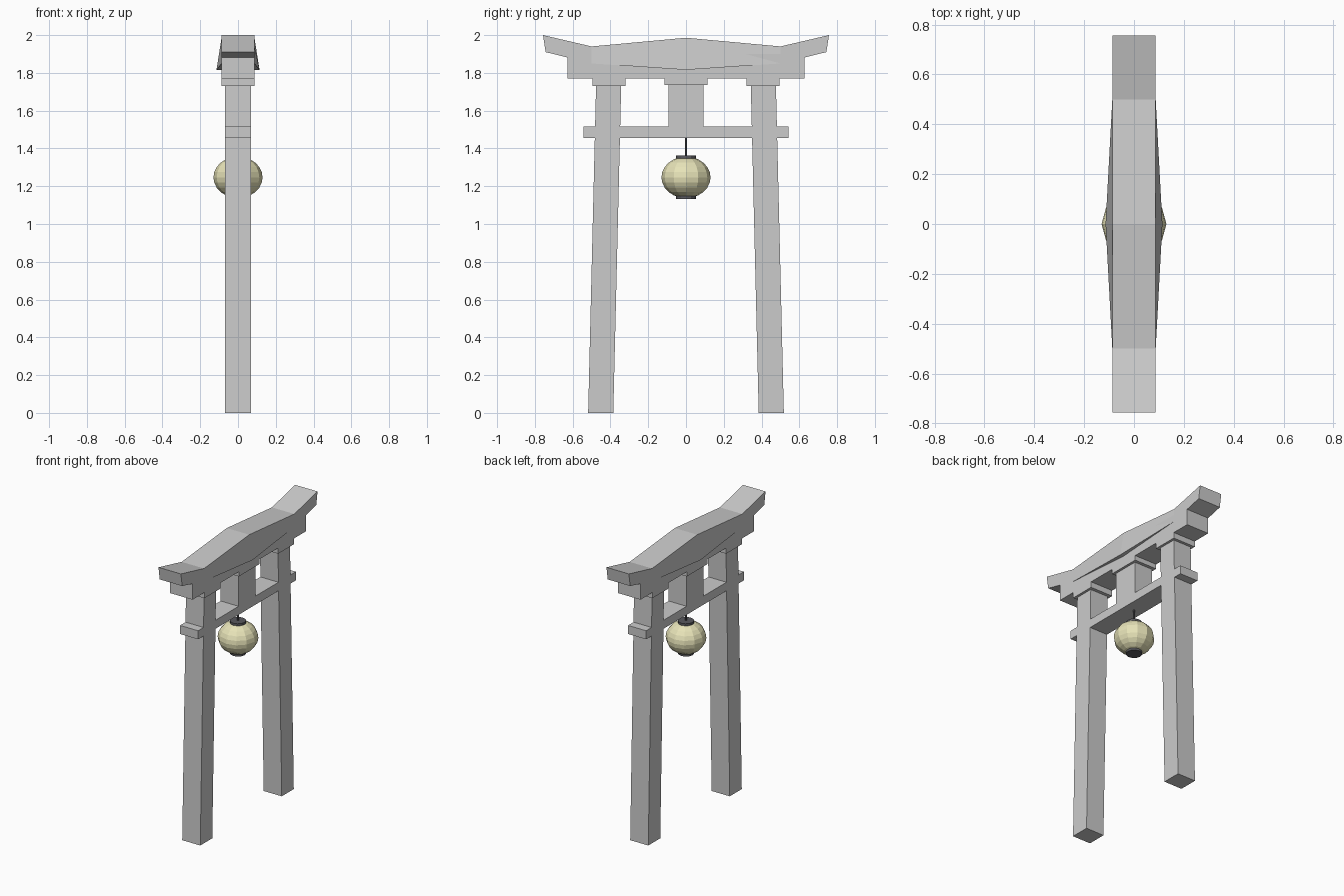
import bpy, bmesh
from mathutils import Matrix

if "Cube" in bpy.data.objects:
    bpy.data.objects.remove(bpy.data.objects["Cube"])


def finish(name, bm, mat=None):
    bmesh.ops.recalc_face_normals(bm, faces=bm.faces[:])
    me = bpy.data.meshes.new(name)
    bm.to_mesh(me)
    bm.free()
    ob = bpy.data.objects.new(name, me)
    bpy.context.collection.objects.link(ob)
    if mat:
        me.materials.append(mat)
    return ob


def loft(name, sections):
    """Skin a row of equal-length vertex loops and cap both ends."""
    bm = bmesh.new()
    loops = [[bm.verts.new(p) for p in s] for s in sections]
    n = len(loops[0])
    for a, b in zip(loops, loops[1:]):
        for i in range(n):
            j = (i + 1) % n
            bm.faces.new((a[i], a[j], b[j], b[i]))
    bm.faces.new(loops[0])
    bm.faces.new(loops[-1])
    return finish(name, bm)


def rect(hx, y0, y1, z):
    return [(-hx, y0, z), (hx, y0, z), (hx, y1, z), (-hx, y1, z)]


def box(name, hx, y0, y1, z0, z1):
    return loft(name, [rect(hx, y0, y1, z0), rect(hx, y0, y1, z1)])


def cylinder(name, r, z0, z1, sides, mat):
    bm = bmesh.new()
    bmesh.ops.create_cone(bm, cap_ends=True, segments=sides, radius1=r, radius2=r,
                          depth=z1 - z0, matrix=Matrix.Translation((0, 0, (z0 + z1) / 2)))
    return finish(name, bm, mat)


def material(name, color):
    m = bpy.data.materials.new(name)
    m.diffuse_color = color
    m.use_nodes = True
    m.node_tree.nodes["Principled BSDF"].inputs["Base Color"].default_value = m.diffuse_color
    return m


paper = material("paper", (0.80, 0.77, 0.48, 1))
dark = material("dark_metal", (0.10, 0.10, 0.11, 1))

# Leaning pillars and their caps
for side, s in (("left", -1), ("right", 1)):
    loft(side + "_pillar", [rect(0.07, *sorted((s * 0.385, s * 0.518)), 0),
                            rect(0.07, *sorted((s * 0.343, s * 0.476)), 1.735)])
    box(side + "_pillar_cap", 0.087, *sorted((s * 0.32, s * 0.496)), 1.73, 1.77)

# Tie beam, centre strut and strut cap
box("tie_beam", 0.07, -0.542, 0.542, 1.455, 1.515)
box("centre_strut", 0.07, -0.093, 0.093, 1.515, 1.737)
box("strut_cap", 0.087, -0.115, 0.115, 1.737, 1.77)

# Lintel under the roof
box("lintel", 0.087, -0.628, 0.628, 1.77, 1.90)

# Roof beam: upturned ends, lower edge flaring out at the middle
stations = [(-0.757, -0.743, 2.0, 1.91, 0.087), (-0.5, -0.5, 1.94, 1.85, 0.087),
            (0, 0, 1.986, 1.816, 0.114),
            (0.5, 0.5, 1.94, 1.85, 0.087), (0.757, 0.743, 2.0, 1.91, 0.087)]
loft("roof_beam", [[(-0.087, yt, zt), (0.087, yt, zt), (wb, yb, zb), (-wb, yb, zb)]
                   for yt, yb, zt, zb, wb in stations])

# Hanging lantern
bm = bmesh.new()
bmesh.ops.create_uvsphere(bm, u_segments=12, v_segments=12, radius=1)
bmesh.ops.transform(bm, verts=bm.verts[:], matrix=Matrix.Translation((0, 0, 1.247))
                    @ Matrix.Diagonal((0.13, 0.13, 0.11, 1)))
finish("lantern_body", bm, paper)
cylinder("lantern_top_ring", 0.052, 1.343, 1.362, 12, dark)
cylinder("lantern_bottom_ring", 0.052, 1.132, 1.151, 12, dark)
cylinder("lantern_cord", 0.005, 1.36, 1.46, 6, dark)
